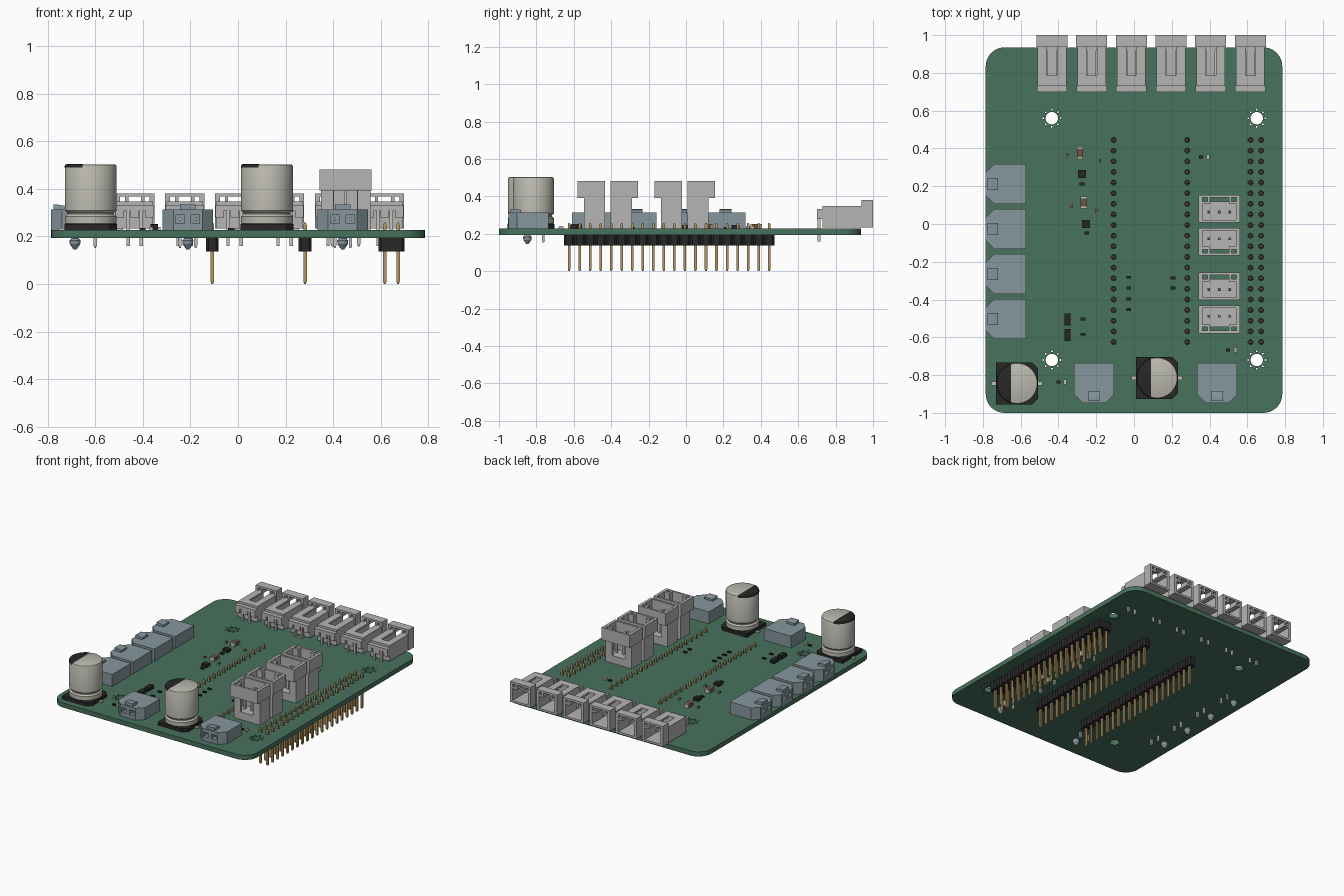
import bpy, bmesh
from math import sin, cos, pi, radians, acos
from mathutils import Matrix, Vector

if "Cube" in bpy.data.objects:
    bpy.data.objects.remove(bpy.data.objects["Cube"])

TOP, BOT = 0.227, 0.194          # board faces
COL = dict(green=(.065, .17, .11), black=(.02, .02, .02), gold=(.47, .31, .12), grey=(.47, .46, .46),
           blue=(.24, .31, .34), silver=(.5, .49, .43), brown=(.16, .085, .05), metal=(.55, .54, .5))
MATS = {}
for k, c in COL.items():
    MATS[k] = bpy.data.materials.new(k)
    MATS[k].diffuse_color = (*c, 1)


class Part:
    """Collects simple solids into one mesh object."""
    def __init__(self):
        self.bm, self.used = bmesh.new(), []

    def skin(self, rings, mat):
        if mat not in self.used:
            self.used.append(mat)
        vs = [[self.bm.verts.new(p) for p in r] for r in rings]
        n = len(vs[0])
        faces = [self.bm.faces.new(vs[0][::-1]), self.bm.faces.new(vs[-1])]
        for a, b in zip(vs, vs[1:]):
            faces += [self.bm.faces.new((a[i], a[(i+1) % n], b[(i+1) % n], b[i])) for i in range(n)]
        for f in faces:
            f.material_index = self.used.index(mat)

    def prism(self, pts, z0, z1, mat):
        self.skin([[(x, y, z) for x, y in pts] for z in (z0, z1)], mat)

    def box(self, x0, x1, y0, y1, z0, z1, mat):
        self.prism([(x0, y0), (x1, y0), (x1, y1), (x0, y1)], z0, z1, mat)

    def lathe(self, cx, cy, prof, mat, n=4):
        self.skin([[(cx + r*cos(2*pi*(i+.5)/n), cy + r*sin(2*pi*(i+.5)/n), z) for i in range(n)]
                   for r, z in prof], mat)

    def pin(self, x, y, z0, z1, mat, r=.0098):
        self.lathe(x, y, [(r*.5, z0), (r, z0+.01), (r, z1-.01), (r*.5, z1)], mat)

    def done(self, name, M=Matrix(), smooth=False):
        self.bm.transform(M)
        bmesh.ops.recalc_face_normals(self.bm, faces=self.bm.faces)
        me = bpy.data.meshes.new(name)
        self.bm.to_mesh(me)
        self.bm.free()
        for m in self.used:
            me.materials.append(MATS[m])
        ob = bpy.data.objects.new(name, me)
        bpy.context.collection.objects.link(ob)
        if smooth:
            activate(ob)
            bpy.ops.object.shade_smooth_by_angle(angle=radians(35))
        return ob


def activate(ob):
    bpy.ops.object.select_all(action='DESELECT')
    ob.select_set(True)
    bpy.context.view_layer.objects.active = ob


def circle(cx, cy, r, n):
    return [(cx + r*cos(2*pi*i/n), cy + r*sin(2*pi*i/n)) for i in range(n)]


# Circuit board: rounded outline with mounting, via and pin holes
P = .0563
ROWS = (-.108, .282, .617, .673)
PIN_Y = [-.625 + P*i for i in range(20)]
outline = []
for cx, cy, a0 in ((.685, .835, 0), (-.685, .835, 90), (-.685, -.9, 180), (.685, -.9, 270)):
    outline += [(cx + .1*cos(radians(a0+10*i)), cy + .1*sin(radians(a0+10*i))) for i in range(10)]
loops = [outline]
for hx in (-.435, .65):
    for hy in (.56, -.72):
        loops.append(circle(hx, hy, .033, 32))
        loops += [circle(x, y, .005, 8) for x, y in circle(hx, hy, .046, 8)]
loops += [circle(x, y, .0135, 12) for x in ROWS for y in PIN_Y]
cu = bpy.data.curves.new("circuit_board", 'CURVE')
cu.dimensions, cu.fill_mode, cu.extrude = '2D', 'BOTH', (TOP-BOT)/2
for lp in loops:
    sp = cu.splines.new('POLY')
    sp.points.add(len(lp)-1)
    for p, (x, y) in zip(sp.points, lp):
        p.co = (x, y, 0, 1)
    sp.use_cyclic_u = True
board = bpy.data.objects.new("circuit_board", cu)
bpy.context.collection.objects.link(board)
board.location.z = (TOP+BOT)/2
activate(board)
bpy.ops.object.convert(target='MESH')
board = bpy.context.object
board.data.materials.clear()
board.data.materials.append(MATS['green'])

# Pin headers under the board
for name, xs in (("header_left", ROWS[:1]), ("header_middle", ROWS[1:2]), ("header_double", ROWS[2:])):
    h = Part()
    a, b, c, d = xs[0]-.027, xs[-1]+.027, P/2, .011
    for y in PIN_Y:
        h.prism([(a+d, y-c), (b-d, y-c), (b, y-c+d), (b, y+c-d), (b-d, y+c), (a+d, y+c),
                 (a, y+c-d), (a, y-c+d)], .136, BOT, 'black')
        for x in xs:
            h.pin(x, y, 0, .258, 'gold')
    h.done(name)


# Keyed shrouded connector: local z is the mating direction, +y the keyed side
def shroud(name, n, L, collar, slot, M, side):
    p = Part()
    d, k, t = .113, .034, .014
    w = .0554*(n-1) + .109
    h, e = w/2 - .006, w/2
    p.box(-h, h, 0, d, 0, .055, 'grey')
    p.box(-h, h, 0, t, .055, L, 'grey')
    for s in (-1, 1):
        x = sorted((s*h, s*(h-t)))
        p.box(*x, t, d, .055, L, 'grey')
        p.box(*sorted((s*slot, s*(h-t))), d-t, d, .055, L, 'grey')
        p.box(*sorted((s*e, s*(h-t))), 0, d+k, L-collar, L, 'grey')
        p.box(*sorted((s*slot, s*(slot+t))), d, d+k-t, L-collar, L, 'grey')
    p.box(1-e-1, e, d+k-t, d+k, L-collar, L, 'grey')
    for i in range(n):
        x = .0554*(i-(n-1)/2)
        p.pin(x, d/2, -.01, L*.72, 'metal')
        if side:     # right-angle leads behind the body
            p.box(x-.007, x+.007, -.075, .09, -.026, -.012, 'metal')
        else:
            p.pin(x, d/2, -.07, .01, 'metal')
    if side:
        for s in (-1, 0, 1):
            x = s*(e-.02)
            p.box(x-.018, x+.018, .045, .098, -.03, .001, 'grey')
        p.box(-h, h, .075, .098, -.03, .001, 'grey')
    p.done(name, M)


# Row of side-entry connectors along the back edge
swap = Matrix(((1, 0, 0, 0), (0, 0, 1, 0), (0, 1, 0, 0), (0, 0, 0, 1)))
for i in range(6):
    shroud(f"side_connector_{i+1}", 2, .27, .062, .027,
           Matrix.Translation((-.434+.21*i, .73, .234)) @ swap, True)
# Upright connectors in facing-away pairs
for i, (y, a) in enumerate(((.007, 0), (-.021, pi), (-.403, 0), (-.432, pi))):
    shroud(f"upright_connector_{i+1}", 3, .255, .09, .05,
           Matrix.Translation((.452, y, TOP)) @ Matrix.Rotation(a, 4, 'Z'), False)


# Power sockets: local -y is the mating face
def socket(name, M):
    p = Part()
    h, c, q = .106, .045, .212
    plan = [(-h+c, 0), (h-c, 0), (h, c), (h, q), (-h, q), (-h, c)]
    p.prism(plan, 0, .028, 'blue')
    p.prism(plan, .062, .086, 'blue')
    p.box(-h, h, .1, q, .028, .062, 'blue')
    p.box(-.014, .014, 0, .1, .028, .062, 'blue')
    for s in (-1, 1):
        p.prism([(s*.05, 0), (s*(h-c), 0), (s*h, c), (s*h, .1), (s*.05, .1)], .028, .062, 'blue')
        p.pin(s*.033, .1-.07, .038, .052, 'metal', .008)
        p.pin(s*.033, .185, -.075, .01, 'metal')
    # latch ramp and locating peg
    p.skin([[(x, .01, .08), (x, .065, .08), (x, .065, .1), (x, .03, .106), (x, .01, .106)]
            for x in (-.032, .032)], 'blue')
    p.lathe(0, .1, [(.016, .0), (.016, -.035), (.024, -.045), (.022, -.06), (.006, -.082)], 'blue', 16)
    p.done(name, M)


for i, y in enumerate((.212, -.026, -.265, -.503)):
    socket(f"left_socket_{i+1}", Matrix.Translation((-.785, y, TOP)) @ Matrix.Rotation(-pi/2, 4, 'Z'))
for i, x in enumerate((-.211, .44)):
    socket(f"front_socket_{i+1}", Matrix.Translation((x, -.948, TOP)))

# Can capacitors with crimp groove, square base and dark polarity segment
for i, (x, y) in enumerate(((-.619, -.844), (.122, -.815))):
    p = Part()
    b, c = .111, .03
    p.prism([(-b, -b), (b-c, -b), (b, -b+c), (b, b-c), (b-c, b), (-b, b)], 0, .024, 'black')
    p.box(-.135, .135, -.011, .011, 0, .008, 'metal')
    p.lathe(0, 0, [(.1, .022), (.109, .028), (.109, .056), (.106, .06), (.099, .066), (.099, .072),
                   (.106, .078), (.109, .082), (.109, .267), (.106, .273), (.1, .276)], 'silver', 64)
    a = acos(-.035/.109)
    arc = [a + (2*pi-2*a)*j/24 for j in range(25)]
    p.skin([[(r*cos(t), r*sin(t), z) for t in arc] for r, z in
            ((.1095, .262), (.1095, .268), (.1065, .274), (.1, .2775))], 'black')
    p.done(f"capacitor_{i+1}", Matrix.Translation((x, y, TOP)), smooth=True)


# Small surface-mount parts: body with metal end caps along the long side
def chip(name, x, y, sx, sy, h, mat):
    p = Part()
    m = min(sx, sy, .03)*.3
    if sx > sy:
        p.box(-sx/2+m, sx/2-m, -sy/2, sy/2, 0, h, mat)
        ends = [(s*(sx/2-m/2), 0, m/2, sy/2) for s in (-1, 1)]
    else:
        p.box(-sx/2, sx/2, -sy/2+m, sy/2-m, 0, h, mat)
        ends = [(0, s*(sy/2-m/2), sx/2, m/2) for s in (-1, 1)]
    for ex, ey, ux, uy in ends:
        p.box(ex-ux, ex+ux, ey-uy, ey+uy, 0, h*.97, 'metal' if mat == 'brown' else mat)
    p.done(name, Matrix.Translation((x, y, TOP)))


GROUPS = {
    "resistor": (.026, .015, .009, 'black', [(-.275, .211), (-.25, -.048), (-.27, -.503), (-.27, -.584),
                 (-.028, -.282), (-.028, -.339), (-.028, -.397), (-.028, -.452), (.207, -.285),
                 (.207, -.339)]),
    "small_capacitor": (.012, .024, .012, 'brown', [(-.352, .365), (-.18, .333), (-.332, .096), (-.2, .068)]),
    "large_capacitor": (.034, .062, .026, 'brown', [(-.286, .376), (-.267, .114)]),
    "regulator": (.042, .042, .02, 'black', [(-.275, .265), (-.255, 0)]),
    "diode": (.032, .064, .024, 'black', [(-.352, -.505), (-.352, -.588)]),
    "indicator_resistor": (.022, .016, .009, 'black', [(.355, .354), (.497, -.668), (-.4, -.837)]),
    "indicator_lamp": (.016, .026, .013, 'metal', [(.392, .354), (.537, -.668), (-.366, -.837)]),
}
for name, (sx, sy, h, mat, spots) in GROUPS.items():
    for i, (x, y) in enumerate(spots):
        chip(f"{name}_{i+1}", x, y, sx, sy, h, mat)

for m in bpy.data.materials:
    if m.users and not m.is_grease_pencil:
        m.use_nodes = True
        m.node_tree.nodes["Principled BSDF"].inputs["Base Color"].default_value = m.diffuse_color
